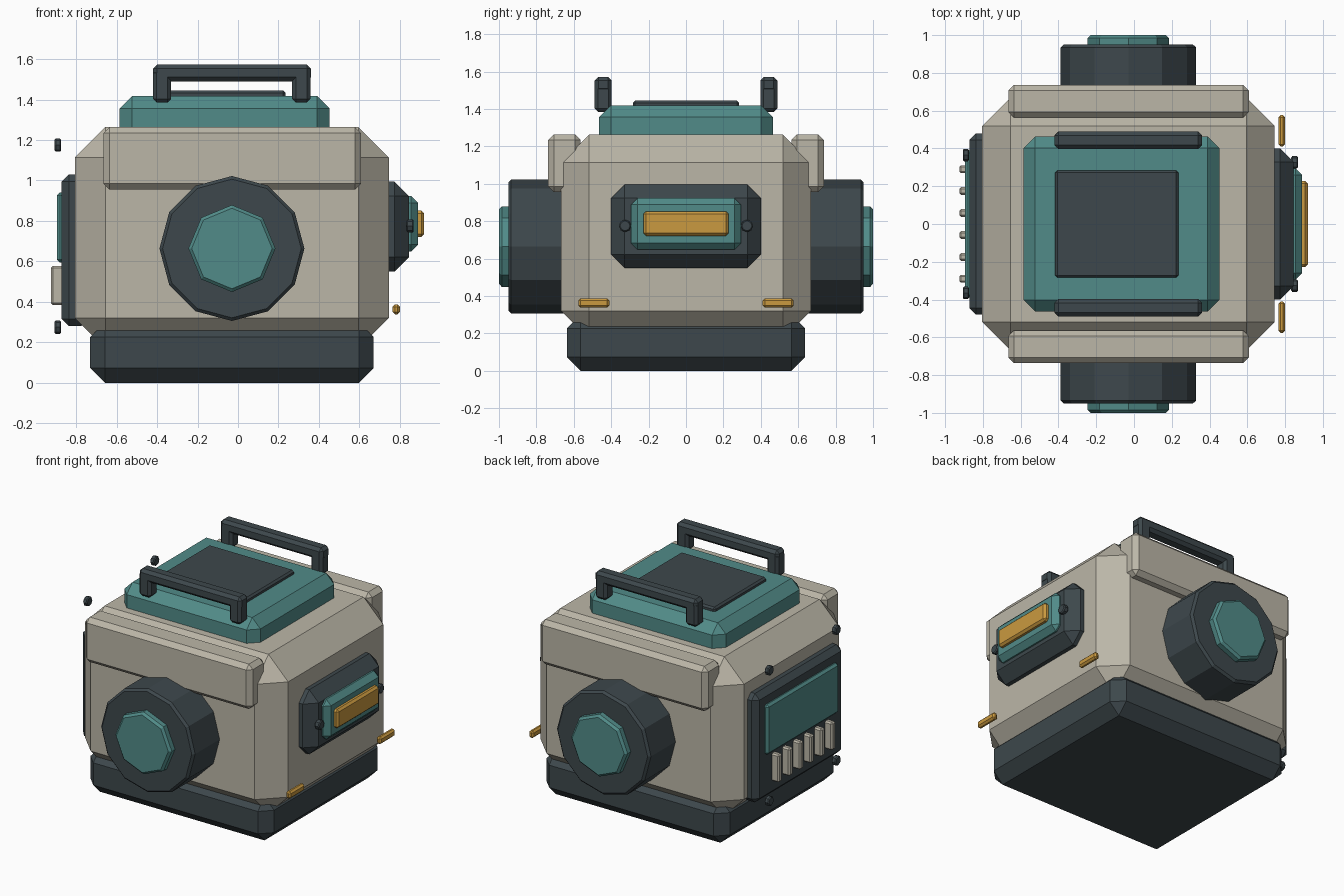
import bpy, bmesh
from math import pi
from mathutils import Matrix, Vector

default = bpy.data.objects.get("Cube")
if default:
    bpy.data.objects.remove(default, do_unlink=True)


def material(name, r, g, b):
    m = bpy.data.materials.new(name)
    m.use_nodes = True
    m.diffuse_color = (r, g, b, 1)
    m.node_tree.nodes["Principled BSDF"].inputs["Base Color"].default_value = (r, g, b, 1)
    return m


BEIGE = material("beige", 0.50, 0.47, 0.39)
DARK = material("dark slate", 0.047, 0.064, 0.072)
TEAL = material("teal", 0.083, 0.26, 0.25)
GOLD = material("amber", 0.59, 0.32, 0.05)


def finish(bm, name, mat, bevel, edges):
    bmesh.ops.bevel(bm, geom=edges, offset=bevel, segments=1, affect='EDGES', profile=0.5)
    bmesh.ops.recalc_face_normals(bm, faces=bm.faces)
    mesh = bpy.data.meshes.new(name)
    bm.to_mesh(mesh)
    bm.free()
    mesh.materials.append(mat)
    obj = bpy.data.objects.new(name, mesh)
    bpy.context.collection.objects.link(obj)
    return obj


def box(name, mat, x, y, z, bevel):
    """Chamfered box from (min, max) ranges along each axis."""
    lo, hi = Vector((x[0], y[0], z[0])), Vector((x[1], y[1], z[1]))
    bm = bmesh.new()
    bmesh.ops.create_cube(bm, size=1)
    bmesh.ops.scale(bm, vec=hi - lo, verts=bm.verts)
    bmesh.ops.translate(bm, vec=(lo + hi) / 2, verts=bm.verts)
    return finish(bm, name, mat, bevel, bm.edges[:])


def disc(name, mat, center, radius, depth, sides, axis, bevel, turn=0):
    """Chamfered prism lying along the x or y axis."""
    bm = bmesh.new()
    bmesh.ops.create_cone(bm, cap_ends=True, segments=sides, radius1=radius,
                          radius2=radius, depth=depth)
    tilt = Matrix.Rotation(pi / 2, 4, 'Y' if axis == 'x' else 'X')
    bmesh.ops.transform(bm, verts=bm.verts, matrix=Matrix.Translation(center)
                        @ tilt @ Matrix.Rotation(turn, 4, 'Z'))
    rims = [e for e in bm.edges if any(len(f.verts) == sides for f in e.link_faces)]
    return finish(bm, name, mat, bevel, rims)


def span(c, half):
    return (c - half, c + half)


# Main shell, foot and lid
box("base", DARK, (-0.73, 0.67), (-0.637, 0.637), (0, 0.30), 0.073)
box("body", BEIGE, (-0.805, 0.745), (-0.668, 0.668), (0.17, 1.264), 0.15)
box("lid", TEAL, (-0.585, 0.452), (-0.464, 0.464), (1.15, 1.418), 0.062)
box("lid_panel", DARK, (-0.418, 0.235), span(0, 0.284), (1.39, 1.445), 0.012)

# Parts repeated on the front and the back
for s, end in ((-1, "front"), (1, "back")):
    box(end + "_brow", BEIGE, (-0.665, 0.608), span(s * 0.65, 0.087), (0.955, 1.264), 0.03)
    disc(end + "_wheel", DARK, (-0.03, s * 0.775, 0.664), 0.358, 0.35, 12, 'y', 0.015)
    disc(end + "_hub", TEAL, (-0.03, s * 0.95, 0.664), 0.215, 0.10, 8, 'y', 0.015)

    # Carry handle
    y = span(s * 0.443, 0.046)
    box(end + "_handle_bar", DARK, (-0.42, 0.36), y, (1.49, 1.572), 0.02)
    for x, side in ((-0.375, "right"), (0.313, "left")):
        box(f"{end}_handle_{side}_leg", DARK, span(x, 0.045), y, (1.385, 1.55), 0.018)

    # Side lights and fasteners
    box(end + "_marker_light", GOLD, span(0.782, 0.018), span(s * 0.493, 0.083),
        (0.338, 0.388), 0.012)
    disc(end + "_lamp_bolt", DARK, (0.85, s * 0.326, 0.775), 0.033, 0.036, 8, 'x', 0.006)
    for z, level in ((1.175, "upper"), (0.275, "lower")):
        disc(f"{end}_{level}_bolt", DARK, (-0.89, s * 0.365, z), 0.033, 0.032, 8, 'x', 0.006)

# Lamp on the left side
box("lamp_housing", DARK, (0.63, 0.845), span(0, 0.40), (0.55, 0.995), 0.072)
box("lamp_frame", TEAL, (0.79, 0.89), span(0, 0.294), (0.648, 0.924), 0.035)
box("lamp_lens", GOLD, (0.86, 0.92), span(0, 0.228), (0.722, 0.852), 0.014)

# Control panel on the right side
box("control_panel", DARK, (-0.872, -0.74), span(0, 0.48), (0.28, 1.03), 0.036)
box("control_screen", TEAL, (-0.895, -0.84), span(0, 0.39), (0.595, 0.94), 0.015)
for i in range(6):
    box(f"control_key_{i + 1}", BEIGE, (-0.925, -0.86), span((i - 2.5) * 0.116, 0.021),
        (0.385, 0.577), 0.01)
